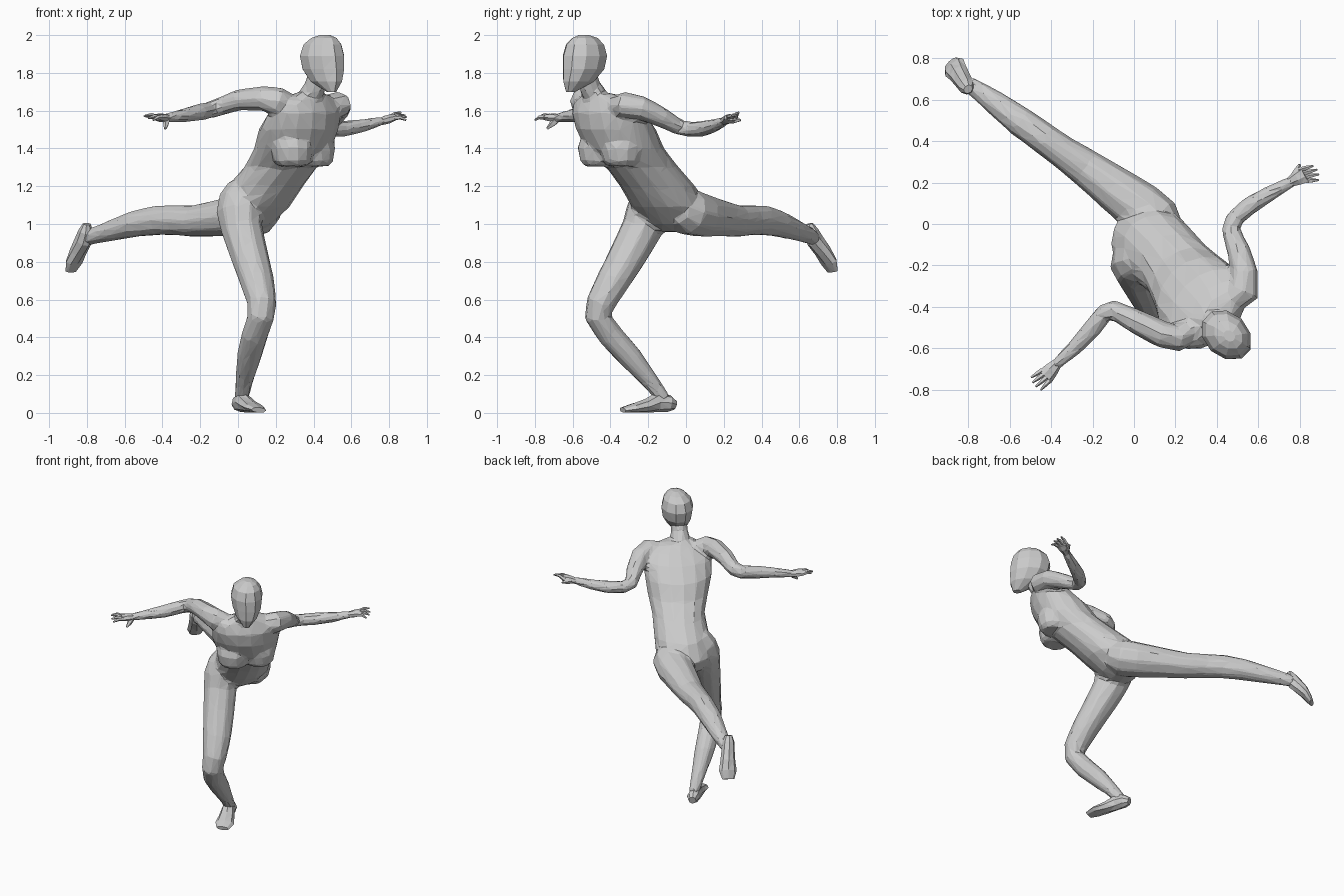
import bpy, bmesh, math
from mathutils import Vector

UP = Vector((0, 0, 1))
LEFT = Vector((0.69, 0.72, 0)).normalized()   # figure's own left
FWD = Vector((0.72, -0.69, 0)).normalized()   # direction it faces


def finish(bm, name):
    bmesh.ops.triangulate(bm, faces=bm.faces[:])
    bmesh.ops.recalc_face_normals(bm, faces=bm.faces[:])
    me = bpy.data.meshes.new(name)
    bm.to_mesh(me)
    bm.free()
    ob = bpy.data.objects.new(name, me)
    bpy.context.collection.objects.link(ob)
    return ob


def add_loft(bm, rings, side, n=9, axis=None):
    """Skin elliptical rings (x, y, z, half width along side, half depth)."""
    pts = [Vector(r[:3]) for r in rings]
    loops = []
    for i, (p, r) in enumerate(zip(pts, rings)):
        t = Vector(axis) if axis else Vector()
        if not axis:
            if i:
                t += (p - pts[i - 1]).normalized()
            if i < len(pts) - 1:
                t += (pts[i + 1] - p).normalized()
            t.normalize()
        s = (side - t * side.dot(t)).normalized()
        u = t.cross(s)
        loops.append([bm.verts.new(p + s * r[3] * math.cos(k * math.tau / n)
                                   + u * r[4] * math.sin(k * math.tau / n)) for k in range(n)])
    for a, b in zip(loops, loops[1:]):
        for k in range(n):
            bm.faces.new((a[k], a[(k + 1) % n], b[(k + 1) % n], b[k]))
    bm.faces.new(loops[0][::-1])
    bm.faces.new(loops[-1])


def loft(name, rings, side, n=9, axis=None):
    bm = bmesh.new()
    add_loft(bm, rings, side, n, axis)
    return finish(bm, name)


# Body: torso, chest, neck and limbs are fused into one low-poly skin
body = bmesh.new()

# Torso: level slices from pelvis to neck base
add_loft(body, [
    (0.05, -0.08, 0.96, 0.06, 0.05),
    (0.055, -0.085, 1.00, 0.13, 0.115),
    (0.08, -0.095, 1.09, 0.19, 0.195),
    (0.145, -0.15, 1.20, 0.182, 0.218),
    (0.225, -0.23, 1.30, 0.175, 0.21),
    (0.29, -0.32, 1.40, 0.205, 0.205),
    (0.32, -0.37, 1.50, 0.228, 0.195),
    (0.355, -0.41, 1.59, 0.23, 0.155),
    (0.375, -0.435, 1.65, 0.20, 0.10),
    (0.385, -0.455, 1.69, 0.10, 0.07)], LEFT, 16, UP)

# Chest: two mounds mirrored about the centre line
for sgn in (1, -1):
    c = Vector((0.315, -0.37, 1.405)) + FWD * 0.045 + LEFT * 0.085 * sgn
    add_loft(body, [(*(c + UP * h - FWD * max(h, 0) * 0.3), r, r) for h, r in
         ((-0.10, 0.075), (-0.075, 0.10), (0, 0.115), (0.07, 0.105), (0.14, 0.075), (0.19, 0.03))],
         LEFT, 12, UP)

# Neck
add_loft(body, [(0.345, -0.425, 1.58, 0.09, 0.085), (0.38, -0.475, 1.67, 0.066, 0.066),
                (0.41, -0.51, 1.73, 0.057, 0.062), (0.43, -0.53, 1.80, 0.055, 0.06)], LEFT, 10)

# Left arm, then right arm
add_loft(body, [
    (0.46, -0.38, 1.615, 0.065, 0.065), (0.53, -0.325, 1.63, 0.072, 0.08),
    (0.535, -0.235, 1.615, 0.064, 0.066), (0.505, -0.13, 1.565, 0.055, 0.059),
    (0.467, -0.03, 1.51, 0.043, 0.047), (0.485, 0.025, 1.50, 0.042, 0.046),
    (0.56, 0.09, 1.505, 0.044, 0.046), (0.66, 0.15, 1.52, 0.036, 0.039),
    (0.77, 0.21, 1.548, 0.025, 0.029)], UP, 8)
add_loft(body, [
    (0.29, -0.50, 1.615, 0.065, 0.065), (0.21, -0.55, 1.65, 0.078, 0.068),
    (0.13, -0.53, 1.665, 0.066, 0.067), (0.0, -0.465, 1.655, 0.058, 0.06),
    (-0.10, -0.415, 1.62, 0.049, 0.05), (-0.145, -0.43, 1.605, 0.047, 0.046),
    (-0.21, -0.515, 1.59, 0.046, 0.047), (-0.29, -0.60, 1.575, 0.037, 0.039),
    (-0.385, -0.685, 1.56, 0.026, 0.03)], UP, 8)

# Standing leg, then raised leg
add_loft(body, [
    (0.035, -0.16, 1.20, 0.085, 0.09), (0.015, -0.175, 1.13, 0.115, 0.12),
    (0.005, -0.20, 1.06, 0.117, 0.127),
    (0.02, -0.235, 0.97, 0.11, 0.112), (0.058, -0.305, 0.84, 0.105, 0.10),
    (0.10, -0.385, 0.70, 0.096, 0.089), (0.127, -0.452, 0.58, 0.08, 0.078),
    (0.122, -0.468, 0.51, 0.074, 0.069), (0.088, -0.40, 0.41, 0.074, 0.068),
    (0.058, -0.295, 0.295, 0.067, 0.064), (0.033, -0.19, 0.17, 0.048, 0.047),
    (0.018, -0.115, 0.07, 0.037, 0.04)], LEFT, 10)
add_loft(body, [
    (0.17, -0.045, 1.09, 0.09, 0.09), (0.11, 0.005, 1.065, 0.132, 0.125),
    (0.03, 0.08, 1.045, 0.127, 0.117), (-0.10, 0.175, 1.03, 0.11, 0.10),
    (-0.23, 0.27, 1.015, 0.094, 0.086), (-0.34, 0.345, 1.02, 0.081, 0.082),
    (-0.43, 0.41, 1.02, 0.077, 0.081), (-0.55, 0.495, 1.0, 0.074, 0.071),
    (-0.67, 0.585, 0.965, 0.06, 0.056), (-0.76, 0.65, 0.94, 0.046, 0.046),
    (-0.81, 0.682, 0.92, 0.038, 0.038)], LEFT, 10)

ob = finish(body, "body")
mod = ob.modifiers.new("fuse", 'REMESH')
mod.mode, mod.voxel_size = 'VOXEL', 0.011
mod = ob.modifiers.new("soften", 'SMOOTH')
mod.factor, mod.iterations = 0.5, 12
mod = ob.modifiers.new("facet", 'DECIMATE')
mod.ratio = 0.03

# Head
loft("head", [
    (0.495, -0.61, 1.70, 0.022, 0.03),
    (0.467, -0.568, 1.755, 0.07, 0.10),
    (0.452, -0.542, 1.82, 0.097, 0.13),
    (0.445, -0.535, 1.89, 0.107, 0.135),
    (0.447, -0.535, 1.95, 0.092, 0.115),
    (0.455, -0.535, 1.985, 0.06, 0.078),
    (0.46, -0.54, 2.0, 0.025, 0.03)], LEFT, 10, UP)


# Hands: palm, four fingers and a thumb
def hand(name, wrist, palm, tips, thumb):
    bm = bmesh.new()
    w, p = Vector(wrist), Vector(palm)
    d = (p - w).normalized()
    across = UP.cross(d).normalized()
    add_loft(bm, [(*(w - d * 0.02), 0.022, 0.02), (*(w + (p - w) * 0.5), 0.038, 0.024),
                  (*p, 0.044, 0.018)], across, 7)
    for i, tip in enumerate(tips):
        a = p - d * 0.012 + across * (0.03 - 0.02 * i)
        b = Vector(tip)
        m = (a + b) / 2 + UP * 0.008
        add_loft(bm, [(*a, 0.013, 0.013), (*m, 0.011, 0.011), (*b, 0.005, 0.005)], across, 5)
    m = w + (Vector(thumb) - w) * 0.5
    add_loft(bm, [(*w, 0.018, 0.018), (*m, 0.018, 0.017), (*thumb, 0.007, 0.007)], UP, 5)
    finish(bm, name)


hand("left_hand", (0.76, 0.205, 1.545), (0.825, 0.24, 1.565),
     [(0.865, 0.28, 1.59), (0.885, 0.262, 1.575), (0.893, 0.24, 1.565), (0.89, 0.212, 1.55)],
     (0.80, 0.288, 1.55))
hand("right_hand", (-0.375, -0.675, 1.56), (-0.43, -0.735, 1.565),
     [(-0.45, -0.80, 1.55), (-0.475, -0.785, 1.56), (-0.49, -0.765, 1.575), (-0.497, -0.74, 1.57)],
     (-0.385, -0.735, 1.505))

# Feet
loft("right_foot", [
    (-0.01, -0.06, 0.042, 0.025, 0.027), (0.005, -0.09, 0.05, 0.042, 0.045),
    (0.025, -0.15, 0.057, 0.044, 0.053), (0.055, -0.21, 0.038, 0.052, 0.037),
    (0.088, -0.28, 0.025, 0.062, 0.024), (0.11, -0.335, 0.015, 0.042, 0.014)], LEFT, 8)
loft("left_foot", [
    (-0.80, 0.65, 1.0, 0.024, 0.02), (-0.806, 0.662, 0.96, 0.04, 0.04),
    (-0.82, 0.685, 0.91, 0.044, 0.048), (-0.846, 0.725, 0.855, 0.05, 0.04),
    (-0.867, 0.755, 0.80, 0.06, 0.028), (-0.885, 0.775, 0.75, 0.04, 0.014)], LEFT, 8)
